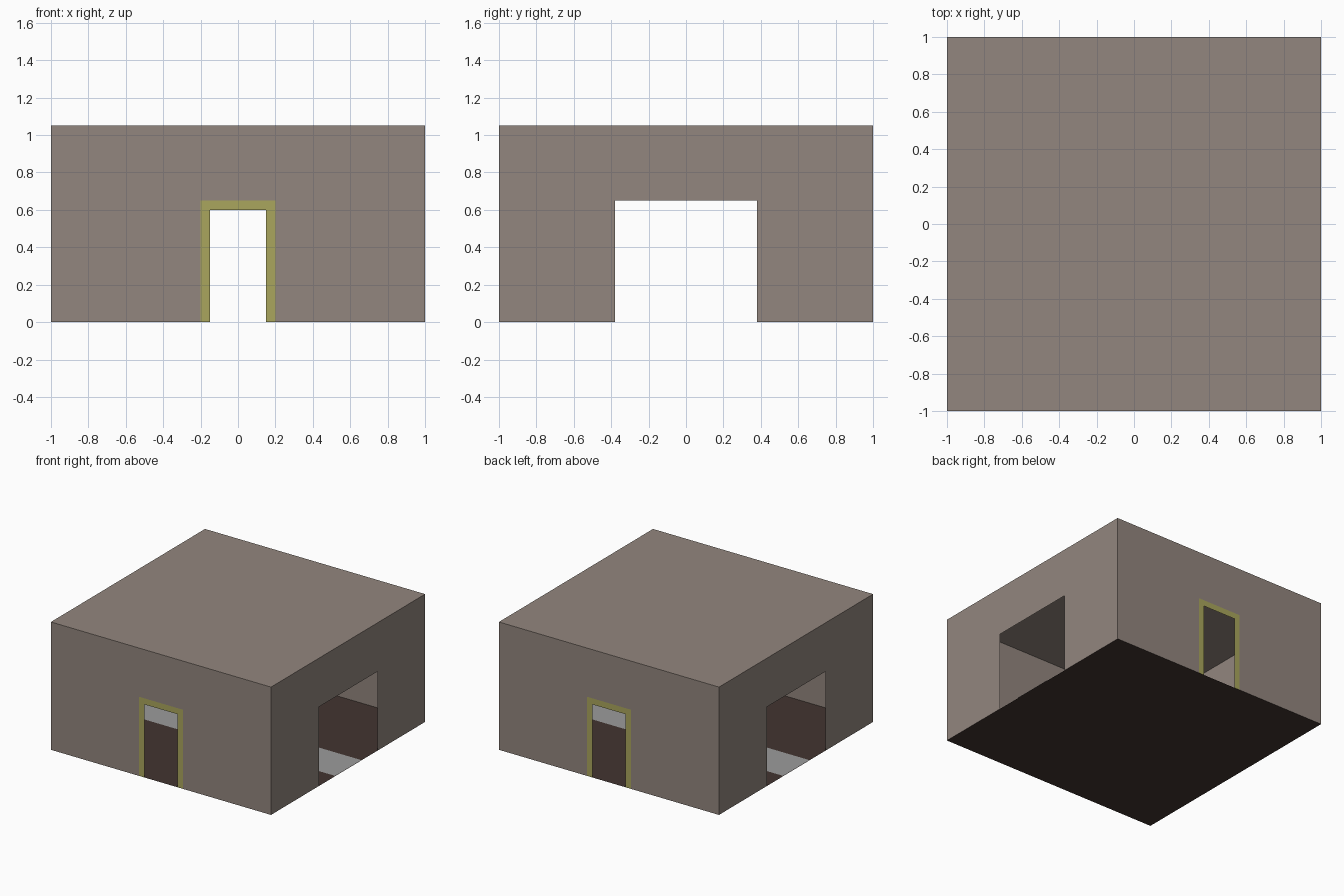
import bpy
from math import pi
from mathutils import Matrix

if "Cube" in bpy.data.objects:
    bpy.data.objects.remove(bpy.data.objects["Cube"])

HEIGHT = 1.05
DOOR_H = 0.65
GATE = 0.38     # half width of the side openings
DOOR = 0.20     # half width of the door hole, frame included


def material(name, colour):
    m = bpy.data.materials.new(name)
    m.diffuse_color = (*colour, 1)
    m.use_nodes = True
    m.node_tree.nodes["Principled BSDF"].inputs["Base Color"].default_value = m.diffuse_color
    return m


wall_mat = material("wall_taupe", (0.29, 0.24, 0.21))
floor_mat = material("floor_brown", (0.055, 0.035, 0.03))
path_mat = material("path_grey", (0.33, 0.33, 0.33))
frame_mat = material("frame_yellow", (0.40, 0.38, 0.11))


def make(name, verts, faces, mat, matrix=Matrix()):
    me = bpy.data.meshes.new(name)
    me.from_pydata([matrix @ Matrix.Translation(v).to_translation() for v in verts], [], faces)
    me.materials.append(mat)
    ob = bpy.data.objects.new(name, me)
    bpy.context.collection.objects.link(ob)
    return ob


def arch(name, outer, top, inner, inner_top, mat, angle):
    """Upright flat panel with a doorway, at distance 1 from the centre."""
    pts = [(-outer, 0), (-inner, 0), (-inner, inner_top), (inner, inner_top),
           (inner, 0), (outer, 0), (outer, top), (-outer, top)]
    verts = [(x, -1, z) for x, z in pts]
    faces = [(0, 1, 2, 7), (2, 3, 6, 7), (3, 4, 5, 6)]
    return make(name, verts, faces, mat, Matrix.Rotation(angle, 4, 'Z'))


def slab(name, half_y, z, mat):
    verts = [(-1, -half_y, z), (1, -half_y, z), (1, half_y, z), (-1, half_y, z)]
    return make(name, verts, [(0, 1, 2, 3)], mat)


# Front and back walls with framed doorways
for side, angle in (("front", 0), ("back", pi)):
    arch(side + "_wall", 1, HEIGHT, DOOR, DOOR_H, wall_mat, angle)
    arch(side + "_door_frame", DOOR, DOOR_H, DOOR - 0.05, DOOR_H - 0.05, frame_mat, angle)

# Side walls with wide plain openings
for side, angle in (("right", pi / 2), ("left", -pi / 2)):
    arch(side + "_wall", 1, HEIGHT, GATE, DOOR_H, wall_mat, angle)

# Flat roof, floor and the path running between the side openings
slab("roof", 1, HEIGHT, wall_mat)
slab("floor", 1, 0, floor_mat)
slab("path", 0.17, 0.004, path_mat)
